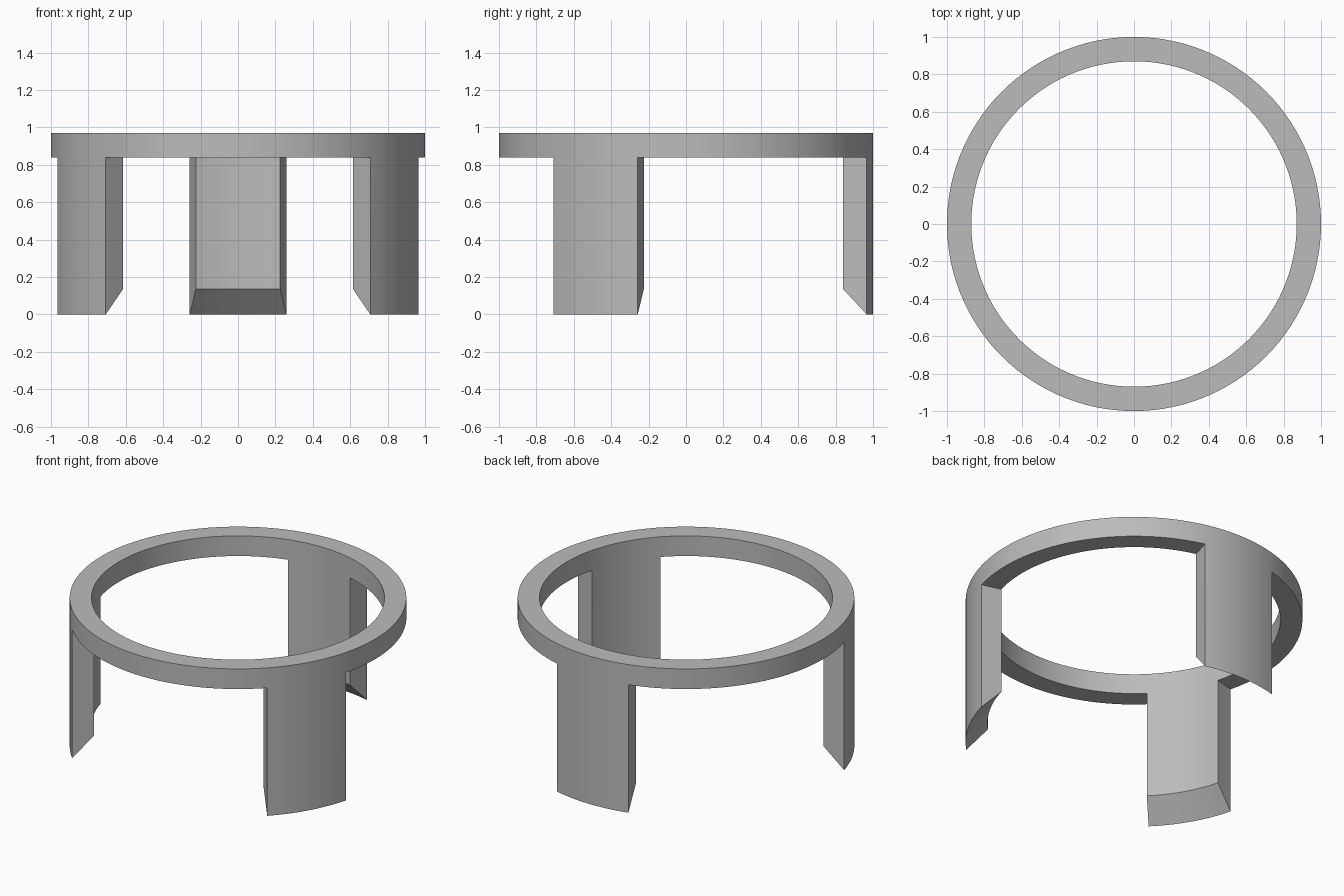
import bpy, bmesh, math

if "Cube" in bpy.data.objects:
    bpy.data.objects.remove(bpy.data.objects["Cube"])

SEGMENTS = 120                    # 3 degrees per segment
R_IN, R_OUT = 0.87, 1.0
Z_TOP, Z_RING = 0.97, 0.838       # ring top and underside
Z_TIP, Z_CHAMFER = 0.0, 0.135     # leg tip and top of its inner chamfer
LEG_CENTRES = (90, 210, 330)
LEG_HALF_ANGLE = 15

grey = bpy.data.materials.new("grey")
grey.diffuse_color = (0.5, 0.5, 0.5, 1)
grey.use_nodes = True
grey.node_tree.nodes["Principled BSDF"].inputs["Base Color"].default_value = grey.diffuse_color

bm = bmesh.new()


def point(r, z, i):
    a = 2 * math.pi * i / SEGMENTS
    return bm.verts.new((r * math.cos(a), r * math.sin(a), z))


def sweep(profile, i):
    """Strip of quads along a (radius, height) profile for one segment."""
    for (r0, z0), (r1, z1) in zip(profile, profile[1:]):
        bm.faces.new([point(r0, z0, i), point(r0, z0, i + 1),
                      point(r1, z1, i + 1), point(r1, z1, i)])


def is_leg(i):
    mid = (i + 0.5) * 360 / SEGMENTS
    return any(abs(mid - c) < LEG_HALF_ANGLE for c in LEG_CENTRES)


ring_under = [(R_IN, Z_RING), (R_OUT, Z_RING)]
leg_section = [(R_IN, Z_RING), (R_IN, Z_CHAMFER), (R_OUT, Z_TIP), (R_OUT, Z_RING)]

for i in range(SEGMENTS):
    # ring: outer wall, top and inner wall
    sweep([(R_OUT, Z_RING), (R_OUT, Z_TOP), (R_IN, Z_TOP), (R_IN, Z_RING)], i)
    # underside of the ring, or a leg hanging from it
    sweep(leg_section if is_leg(i) else ring_under, i)
    # radial side wall wherever a leg starts or ends
    if is_leg(i) != is_leg((i - 1) % SEGMENTS):
        bm.faces.new([point(r, z, i) for r, z in leg_section])

bmesh.ops.remove_doubles(bm, verts=bm.verts, dist=1e-4)
bmesh.ops.recalc_face_normals(bm, faces=bm.faces)

mesh = bpy.data.meshes.new("ring_with_legs")
bm.to_mesh(mesh)
bm.free()
mesh.materials.append(grey)
ring = bpy.data.objects.new("ring_with_legs", mesh)
bpy.context.collection.objects.link(ring)

# smooth the curved walls, keep the corners sharp
bpy.context.view_layer.objects.active = ring
ring.select_set(True)
bpy.ops.object.shade_smooth_by_angle(angle=math.radians(30))
